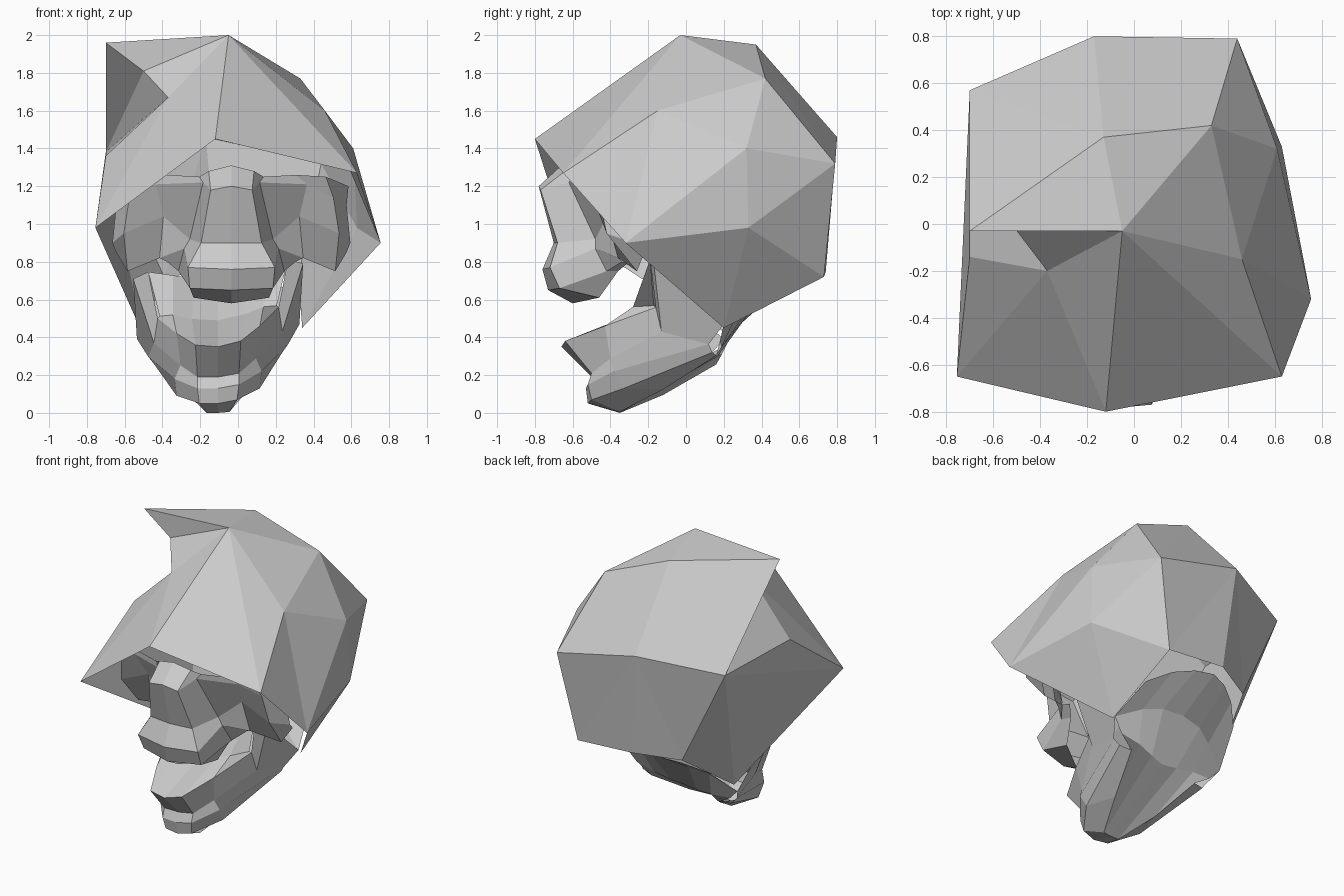
import bpy, bmesh


def make_object(name, verts, faces):
    mesh = bpy.data.meshes.new(name)
    mesh.from_pydata(verts, [], faces)
    bm = bmesh.new()
    bm.from_mesh(mesh)
    bmesh.ops.remove_doubles(bm, verts=bm.verts, dist=0.001)
    bmesh.ops.recalc_face_normals(bm, faces=bm.faces)
    bm.to_mesh(mesh)
    bm.free()
    obj = bpy.data.objects.new(name, mesh)
    bpy.context.collection.objects.link(obj)
    return obj


def loft_mirrored(name, strips, cx, roll=0.0):
    """Skin each strip of equal-length half rows, on both sides of x = cx."""
    verts, faces = [], []
    for rows in strips:
        n = len(rows[0])
        for side in (1, -1):
            base = len(verts)
            verts += [(cx + side * x, y, max(0, z + roll * side * x))
                      for row in rows for x, y, z in row]
            for r in range(len(rows) - 1):
                for c in range(n - 1):
                    a = base + r * n + c
                    faces.append((a, a + 1, a + n + 1, a + n))
    return make_object(name, verts, faces)


# Cranium: irregular faceted shell with a notch at the upper left
P = dict(
    A=(-.05, -.03, 2.0), B=(-.13, .37, 1.95), C=(.33, .42, 1.77),
    D=(.46, -.15, 1.60), E=(.61, .32, 1.40), F=(.63, .33, .98),
    G=(.755, -.32, .90), H=(.63, -.65, 1.27), I=(-.12, -.80, 1.45),
    J=(-.755, -.65, .98), K=(-.70, -.14, 1.36), L=(-.37, -.20, 1.67),
    M=(-.50, -.03, 1.81), N=(-.70, -.03, 1.96), O=(-.70, .57, 1.38),
    P=(-.17, .80, 1.46), Q=(.44, .79, 1.32), R=(.32, .73, .72),
    S=(.34, .20, .45), T=(-.39, .60, .72), U=(-.51, .20, .43),
    V=(-.11, .74, .75))
keys = list(P)
shell = ("ABC ACD ADH AHI AIL LIJ LJK ALM AMN ANB NOB BOP BPQ BQC CQE CED "
         "DEG DGH EFG EQF FQR FRS FSG PQR PRV PVT PTO OTU OUJ OJK OKL OLM OMN")
make_object("cranium", list(P.values()),
            [[keys.index(k) for k in f] for f in shell.split()])

# Face: brow, nose ridge, eye sockets and cheeks, from brow downward
face_rows = [
    [(0, -.66, 1.31), (.12, -.64, 1.28), (.17, -.60, 1.25),
     (.34, -.56, 1.26), (.50, -.50, 1.25), (.62, -.30, 1.20)],
    [(0, -.78, 1.20), (.11, -.77, 1.18), (.15, -.62, 1.22),
     (.40, -.52, 1.21), (.54, -.46, 1.14), (.61, -.30, 1.10)],
    [(0, -.70, .90), (.16, -.68, .90), (.22, -.48, .92),
     (.36, -.42, 1.04), (.57, -.42, .95), (.63, -.28, .90)],
    [(0, -.76, .76), (.23, -.72, .77), (.25, -.48, .87),
     (.38, -.36, .82), (.55, -.26, .75), (.61, -.22, .85)]]
# Upper jaw continues the inner columns of the face
upper_jaw_rows = [
    face_rows[-1][:4],
    [(0, -.73, .65), (.22, -.67, .66), (.28, -.42, .75), (.34, -.34, .80)],
    [(0, -.60, .58), (.20, -.46, .61), (.25, -.36, .75), (.31, -.30, .80)]]
loft_mirrored("face", [face_rows, upper_jaw_rows], -.035)

# Lower jaw: mouth floor, lip, chin, underside and throat
jaw_rows = [
    [(0, .00, .70), (.12, -.02, .72), (.24, -.08, .75), (.37, -.19, .78)],
    [(0, -.26, .49), (.14, -.28, .51), (.24, -.28, .54), (.31, -.17, .54)],
    [(0, -.66, .35), (.12, -.64, .37), (.22, -.43, .44), (.32, -.16, .53)],
    [(0, -.50, .19), (.11, -.50, .20), (.20, -.40, .27), (.34, -.13, .40)],
    [(0, -.53, .13), (.11, -.52, .14), (.23, -.38, .20), (.37, .12, .33)],
    [(0, -.52, .05), (.10, -.50, .06), (.22, -.33, .11), (.34, .14, .29)],
    [(0, -.35, 0), (.06, -.35, 0), (.16, -.12, .11), (.26, .16, .28)],
    [(0, .15, .30), (.10, .17, .31), (.22, .19, .33), (.36, .18, .35)],
    [(0, .36, .56), (.15, .34, .55), (.27, .28, .52), (.43, .20, .43)],
    [(0, .66, .73), (.12, .62, .72), (.24, .54, .69), (.36, .42, .62)]]
# Jaw branch: upright plate rising to the cheek on each side
branch_rows = [
    [(.32, -.16, .53), (.34, -.13, .40), (.37, .12, .33)],
    [(.37, -.19, .78), (.45, -.17, .75), (.43, .20, .43)]]
loft_mirrored("lower_jaw", [jaw_rows, branch_rows], -.105, roll=.09)
